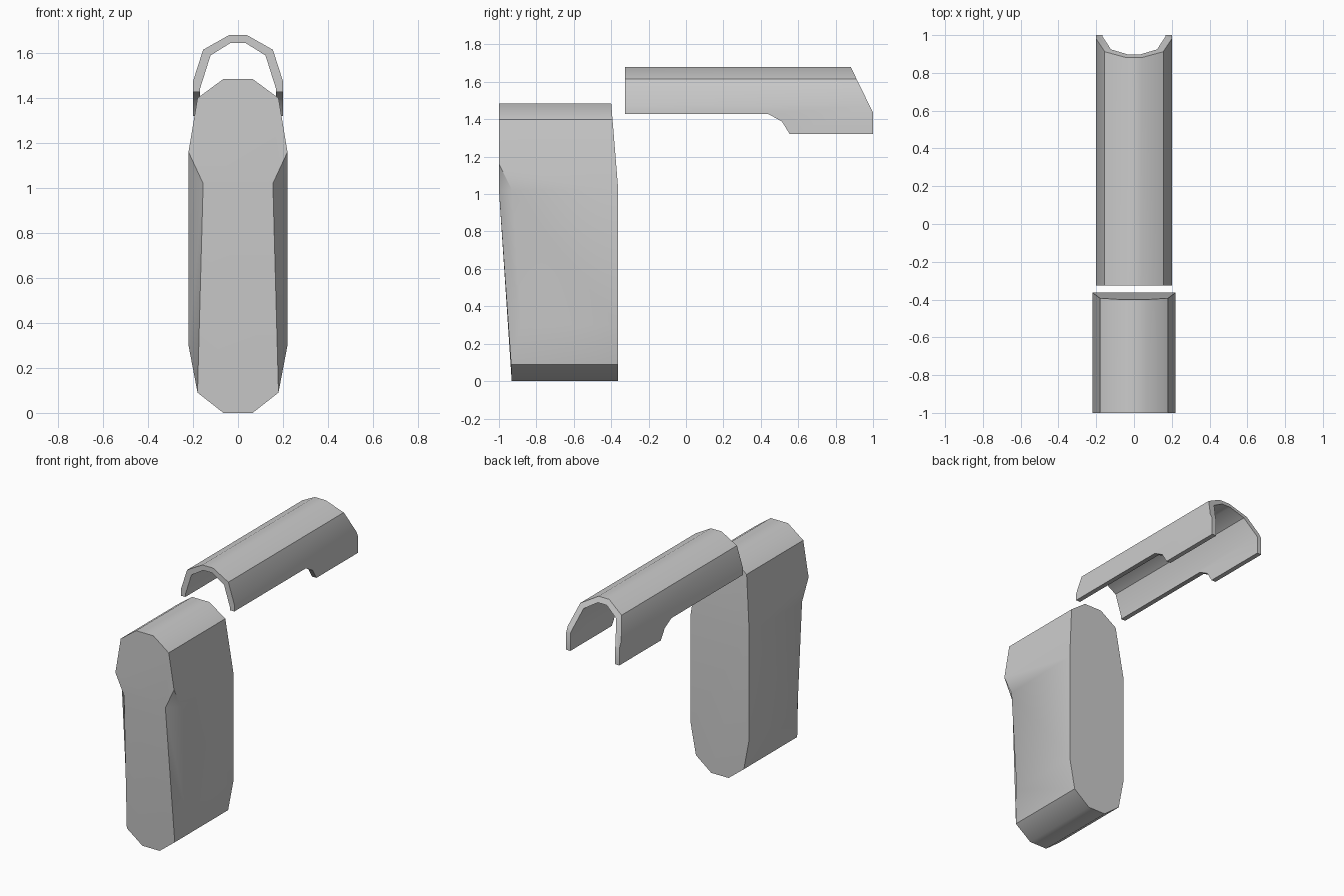
import bpy, bmesh, math

if "Cube" in bpy.data.objects:
    bpy.data.objects.remove(bpy.data.objects["Cube"])


def finish(obj):
    bpy.ops.object.select_all(action='DESELECT')
    obj.select_set(True)
    bpy.context.view_layer.objects.active = obj
    bpy.ops.object.shade_smooth_by_angle(angle=math.radians(40))


def to_object(name, bm):
    bmesh.ops.recalc_face_normals(bm, faces=bm.faces[:])
    mesh = bpy.data.meshes.new(name)
    bm.to_mesh(mesh)
    bm.free()
    obj = bpy.data.objects.new(name, mesh)
    bpy.context.collection.objects.link(obj)
    return obj


def extrude(name, points, offset):
    bm = bmesh.new()
    face = bm.faces.new([bm.verts.new(p) for p in points])
    new = bmesh.ops.extrude_face_region(bm, geom=[face])["geom"]
    bmesh.ops.translate(bm, vec=offset,
                        verts=[v for v in new if isinstance(v, bmesh.types.BMVert)])
    return to_object(name, bm)


# Grip: front and rear corner points of the right half, top to bottom
front = [(.065, -1, 1.485), (.18, -1, 1.40), (.22, -1, 1.16),
         (.22, -.88, .30), (.18, -.935, .09), (.065, -.932, 0)]
rear = [(.065, -.40, 1.485), (.18, -.393, 1.40), (.22, -.363, 1.03),
        (.22, -.363, .30), (.18, -.363, .09), (.065, -.363, 0)]
notch_in, notch_out = (.155, -1, 1.02), (.22, -.93, 1.02)

bm = bmesh.new()
cache = {}


def vert(p, s):
    key = (p[0] * s, p[1], p[2])
    if key not in cache:
        cache[key] = bm.verts.new(key)
    return cache[key]


# Sides with the bevelled front corners
f, r = front, rear
half_faces = [[f[i], f[i + 1], r[i + 1], r[i]] for i in (0, 1, 3, 4)]
half_faces += [[f[2], notch_out, f[3], r[3], r[2]],
               [f[2], notch_in, notch_out],
               [notch_in, f[4], f[3], notch_out]]
for s in (1, -1):
    for pts in half_faces:
        bm.faces.new([vert(p, s) for p in pts])

# Faces that span the centre line: front, rear, top and bottom
for pts in ([f[0], f[1], f[2], notch_in], [notch_in, f[4], f[5]],
            r[:3], r[2:], [f[0], r[0]], [f[5], r[5]]):
    bm.faces.new([vert(p, 1) for p in pts] + [vert(p, -1) for p in reversed(pts)])
finish(to_object("grip", bm))

# Barrel cover: arched shell, trimmed to its side outline
outer = [(.2, 1.2), (.2, 1.475), (.155, 1.615), (.04, 1.68)]
inner = [(.033, 1.645), (.122, 1.59), (.168, 1.445), (.168, 1.2)]
arch = outer + [(-x, z) for x, z in reversed(outer)]
arch += [(-x, z) for x, z in reversed(inner)] + inner
cover = extrude("barrel_cover", [(x, -.5, z) for x, z in arch], (0, 1.7, 0))

outline = [(-.325, 1.8), (.822, 1.8), (1, 1.435), (1, 1.32), (.555, 1.32),
           (.513, 1.388), (.44, 1.428), (-.325, 1.428)]
trim = extrude("trim_outline", [(-.5, y, z) for y, z in outline], (1, 0, 0))
trim.hide_render = True

mod = cover.modifiers.new("trim", 'BOOLEAN')
mod.operation = 'INTERSECT'
mod.solver = 'EXACT'
mod.object = trim
bpy.context.view_layer.objects.active = cover
cover.select_set(True)
bpy.ops.object.modifier_apply(modifier=mod.name)
bpy.data.objects.remove(trim)
finish(cover)
